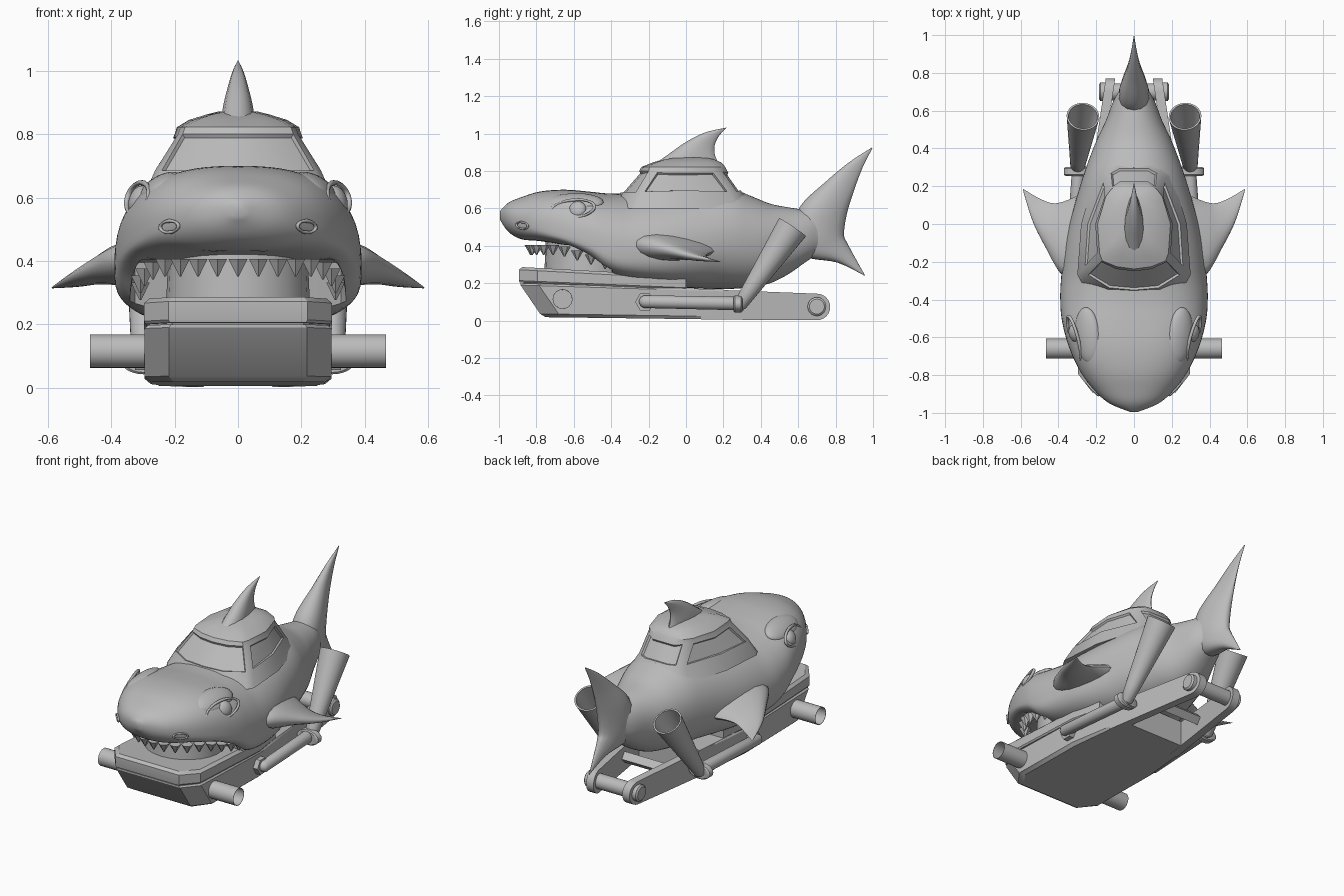
import bpy, bmesh, math
from mathutils import Vector, Matrix

if "Cube" in bpy.data.objects:
    bpy.data.objects.remove(bpy.data.objects["Cube"])

GREY = (0.5, 0.5, 0.5, 1)
mat = bpy.data.materials.new("plain grey")
mat.use_nodes = True
mat.diffuse_color = GREY
mat.node_tree.nodes["Principled BSDF"].inputs["Base Color"].default_value = GREY


def finish(name, bm, mirror=False, angle=35):
    bmesh.ops.remove_doubles(bm, verts=bm.verts, dist=0.0003)
    bmesh.ops.recalc_face_normals(bm, faces=bm.faces)
    mesh = bpy.data.meshes.new(name)
    bm.to_mesh(mesh)
    bm.free()
    mesh.materials.append(mat)
    ob = bpy.data.objects.new(name, mesh)
    bpy.context.collection.objects.link(ob)
    bpy.ops.object.select_all(action="DESELECT")
    ob.select_set(True)
    bpy.context.view_layer.objects.active = ob
    bpy.ops.object.shade_smooth_by_angle(angle=math.radians(angle))
    if mirror:
        ob.modifiers.new("Mirror", "MIRROR")
    return ob


def skin(rings):
    """Join rings of points into a capped solid; returns it with its face bands."""
    bm = bmesh.new()
    vs = [[bm.verts.new(p) for p in ring] for ring in rings]
    n = len(vs[0])
    bands = [[bm.faces.new((a[i], a[(i + 1) % n], b[(i + 1) % n], b[i])) for i in range(n)]
             for a, b in zip(vs, vs[1:])]
    bm.faces.new(vs[0])
    bm.faces.new(vs[-1])
    return bm, bands


def resample(rows, steps):
    """Smooth curve through rows of numbers."""
    out = []
    for i in range(len(rows) - 1):
        quad = [rows[max(i - 1, 0)], rows[i], rows[i + 1], rows[min(i + 2, len(rows) - 1)]]
        for s in range(steps):
            t = s / steps
            out.append([b + t * (c - a) / 2 + t * t * (a - 2.5 * b + 2 * c - d / 2)
                        + t ** 3 * (1.5 * (b - c) + (d - a) / 2) for a, b, c, d in zip(*quad)])
    return out + [list(rows[-1])]


def clamp(v):
    return min(max(v, 0), 1)


def lathe(name, start, axis, profile, mirror=False, sides=24, squash=1):
    """Turn (distance, radius) pairs about an axis."""
    q = Vector(axis).to_track_quat("Z", "Y")
    ang = [2 * math.pi * k / sides for k in range(sides)]
    rings = [[Vector(start) + q @ Vector((r * math.cos(a) * squash, r * math.sin(a), d))
              for a in ang] for d, r in profile]
    return finish(name, skin(rings)[0], mirror)


def ball(name, centre, size, normal):
    """Squashed ball; size is given along the body, up the surface and outward."""
    bm = bmesh.new()
    bmesh.ops.create_uvsphere(bm, u_segments=24, v_segments=12, radius=1)
    q = Vector(normal).to_track_quat("Z", "Y").to_matrix().to_4x4()
    bm.transform(Matrix.Translation(centre) @ q @ Matrix.Diagonal((*size, 1)))
    return finish(name, bm, True, 60)


def rim(name, centre, normal, length, height, thick):
    """Almond ring lying across the given normal, long side along y."""
    n = Vector(normal).normalized()
    u = (Vector((0, 1, 0)) - n * n.y).normalized()
    v = n.cross(u)
    rings = []
    for k in range(33):
        a = 2 * math.pi * k / 32
        out = u * math.cos(a) * length + v * math.sin(a) * height
        side = out.normalized()
        rings.append([Vector(centre) + out + thick * (side * math.cos(b) + n * math.sin(b))
                      for b in (math.pi * j / 4 for j in range(8))])
    bm, bands = skin(rings)
    bm.faces.ensure_lookup_table()
    bmesh.ops.delete(bm, geom=list(bm.faces)[-2:], context="FACES_ONLY")
    return finish(name, bm, True, 60)


def fin(name, rows, normal, mirror=False):
    """Rows hold leading point, trailing point and half thickness."""
    rings = []
    for r in resample(rows, 5):
        lead, trail, t = Vector(r[:3]), Vector(r[3:6]), max(r[6], 0.001)
        ring = []
        for k in range(16):
            a = 2 * math.pi * k / 16
            taper = 0.75 + 0.25 * math.cos(a)
            ring.append((lead + trail) / 2 + (lead - trail) / 2 * math.cos(a)
                        + Vector(normal) * t * math.sin(a) * taper)
        rings.append(ring)
    return finish(name, skin(rings)[0], mirror, 60)


# Body: y, half width, top, bottom, height of the widest line
body = [(-.995, .02, .585, .54, .565), (-.95, .13, .63, .475, .55), (-.88, .21, .66, .435, .53),
        (-.78, .285, .69, .425, .5), (-.65, .345, .70, .40, .46), (-.52, .38, .69, .335, .425),
        (-.42, .39, .68, .255, .395), (-.3, .387, .68, .215, .38), (-.1, .365, .69, .185, .385),
        (.1, .315, .70, .17, .41), (.25, .27, .70, .17, .43), (.35, .235, .665, .18, .43),
        (.45, .195, .625, .20, .43), (.55, .148, .605, .25, .44), (.65, .11, .59, .32, .45),
        (.72, .07, .58, .36, .46), (.8, .03, .54, .39, .46)]
rings = []
for y, w, top, low, mid in resample(body, 4):
    nose = 1 - clamp((-.7 - y) / .25)
    upper = 2.1 + .5 * nose * (1 - clamp((y + .55) / .25))
    lower = 2.2 + 1.6 * nose * (1 - clamp((y + .35) / .5))
    ring = []
    for k in range(64):
        c, s = math.cos(2 * math.pi * k / 64), math.sin(2 * math.pi * k / 64)
        e = 2 / (upper if s > 0 else lower)
        x = w * math.copysign(abs(c) ** e, c)
        z = mid + (top - mid if s > 0 else low - mid) * abs(s) ** e
        if -.84 < y < -.4 and s < 0 and abs(x) < .87 * w:  # hollow mouth
            z = max(z, min(.405, mid))
        ring.append((x, y, z))
    rings.append(ring)
finish("body", skin(rings)[0], angle=50)

# Cabin with inset windows: z, front, corner x, corner y, side x, rear x, rear corner y, rear
cabin = [(.6, -.39, .30, -.29, .28, .17, .31, .36), (.685, -.35, .262, -.25, .25, .13, .27, .3),
         (.80, -.25, .19, -.18, .2, .12, .19, .22), (.822, -.238, .182, -.175, .193, .12, .185, .21),
         (.845, -.18, .14, -.14, .155, .1, .16, .19), (.862, -.12, .09, -.09, .1, .07, .12, .15),
         (.872, -.05, .04, -.03, .045, .03, .08, .1)]
rings = []
for z, f, cx, cy, sx, rx, ry, r in cabin:
    half = [(cx * .5, f + .012), (cx * .92, cy - .02), (cx, cy + .02), (sx, 0),
            (rx + .03, ry - .04), (rx, ry), (rx * .6, r)]
    rings.append([(0, f, z)] + [(x, y, z) for x, y in half] + [(0, r, z)]
                 + [(-x, y, z) for x, y in reversed(half)])
bm, bands = skin(rings)
glass = bands[1]
n = len(glass)
for group in ([0, 1, n - 2, n - 1], [3, 4], [n - 5, n - 4], [6, 7, 8, 9]):
    bmesh.ops.inset_region(bm, faces=[glass[i] for i in group], thickness=.012, depth=0)
    bmesh.ops.inset_region(bm, faces=[glass[i] for i in group], thickness=.006, depth=-.012)
finish("cabin", bm, angle=32)

# Fins and tail
fin("dorsal_fin", [(0, -.22, .80, 0, .2, .80, .075), (0, -.1, .885, 0, .16, .87, .062),
                   (0, .0, .955, 0, .152, .93, .042), (0, .1, 1.005, 0, .175, .985, .022),
                   (0, .215, 1.032, 0, .216, 1.03, .002)], (1, 0, 0))
fin("tail_fin", [(0, .993, .925, 0, .997, .922, .002), (0, .87, .845, 0, .945, .82, .022),
                 (0, .75, .745, 0, .90, .70, .05), (0, .61, .61, 0, .86, .57, .095),
                 (0, .57, .46, 0, .845, .46, .105), (0, .63, .345, 0, .865, .41, .08),
                 (0, .81, .31, 0, .905, .335, .035), (0, .955, .24, 0, .957, .242, .002)], (1, 0, 0))
fin("pectoral_fins", [(.32, -.30, .405, .30, .15, .37, .095), (.39, -.26, .395, .37, .12, .36, .075),
                      (.465, -.13, .375, .43, .11, .345, .045),
                      (.535, .01, .345, .50, .135, .325, .022),
                      (.588, .18, .316, .586, .185, .314, .002)], (.35, 0, 1), True)

# Face details
look = (1, -.3, .4)
ball("eyeballs", (.312, -.58, .592), (.048, .048, .03), look)
rim("eyelids", (.316, -.605, .597), look, .12, .052, .009)
ball("brows", (.245, -.59, .632), (.15, .075, .036), (.6, -.05, 1))
rim("nostrils", (.217, -.876, .508), (.9, -.85, -.1), .042, .018, .006)

# Upper teeth along the lip
bm = bmesh.new()
for i in range(17):
    a = math.radians(-96 + 12 * i)
    x, y = .31 * math.sin(a), -.47 - .36 * math.cos(a)
    z = .378 - max(0, y + .68) * .3
    bmesh.ops.create_cone(bm, segments=6, radius1=.003, radius2=.034, depth=.055, cap_ends=True,
                          matrix=Matrix.Translation((x, y, z)))
finish("teeth", bm)
lathe("gum_block", (0, -.53, .2), (0, 0, 1), [(0, .23), (.22, .22)])


# Jaw and chassis, lofted upwards from stacked plan outlines
def plan(front, w, z, slope, rear=.2, rear_w=.235):
    half = [(w * .74, front), (w, front + .1), (w, -.2), (rear_w, rear)]
    pts = half + [(-x, y) for x, y in reversed(half)]
    return [(x, y, z + slope * (y + .89)) for x, y in pts]


finish("chassis", skin([plan(-.75, .275, .02, -.013), plan(-.78, .295, .038, -.015),
                        plan(-.885, .295, .19, -.031), plan(-.885, .285, .2, -.031)])[0], angle=25)
finish("jaw_seam", skin([plan(-.87, .28, .19, -.04, 0, .25),
                         plan(-.87, .28, .23, -.04, 0, .25)])[0], angle=25)
finish("jaw_lip", skin([plan(-.89, .29, .205, -.043, 0, .25), plan(-.893, .297, .214, -.043, 0, .26),
                        plan(-.893, .297, .272, -.055, 0, .26),
                        plan(-.875, .28, .287, -.055, 0, .25)])[0], angle=25)

# Rear arms narrowing to the axle
side = [(.08, .006), (.7, .002)]
side += [(.7 + .071 * math.sin(a), .073 - .071 * math.cos(a))
         for a in (math.pi * k / 12 for k in range(1, 12))]
side += [(.7, .144), (.08, .168)]
rings = [[(.295 - .15 * (y + .2) + d, y, z) for y, z in side] for d in (-.05, 0)]
finish("rear_arms", skin(rings)[0], True, 30)
lathe("rear_axle", (-.185, .7, .075), (1, 0, 0),
      [(0, .04), (.008, .05), (.05, .05), (.05, .045), (.32, .045), (.32, .05), (.362, .05), (.37, .04)])
lathe("cross_beam", (-.19, .38, .09), (1, 0, 0), [(0, .035), (.38, .035)], sides=4)

# Front cross pipe, thin walled and open at both ends
lathe("front_pipe", (-.467, -.66, .115), (1, 0, 0),
      [(.172, .05), (0, .051), (0, .053), (.934, .053), (.934, .051), (.762, .05)])

# Exhausts: nut, pipe, clamp and flared horn on each side
lathe("pipe_nuts", (.27, -.22, .1), (1, 0, 0), [(0, .052), (.055, .052)], True, 6)
lathe("exhaust_pipes", (.335, -.25, .102), (-.08, 1, -.02),
      [(0, .008), (.008, .024), (.025, .034), (.52, .036), (.56, .036)], True)
lathe("pipe_clamps", (.298, .255, .088), (0, 1, 0),
      [(0, .04), (.006, .046), (.04, .046), (.046, .04)], True, squash=1.6)
lathe("exhaust_horns", (.30, .29, .085), (-.03, .28, .415),
      [(-.02, .02), (0, .036), (.1, .046), (.5, .087), (.5, .077), (.3, .05)], True)
